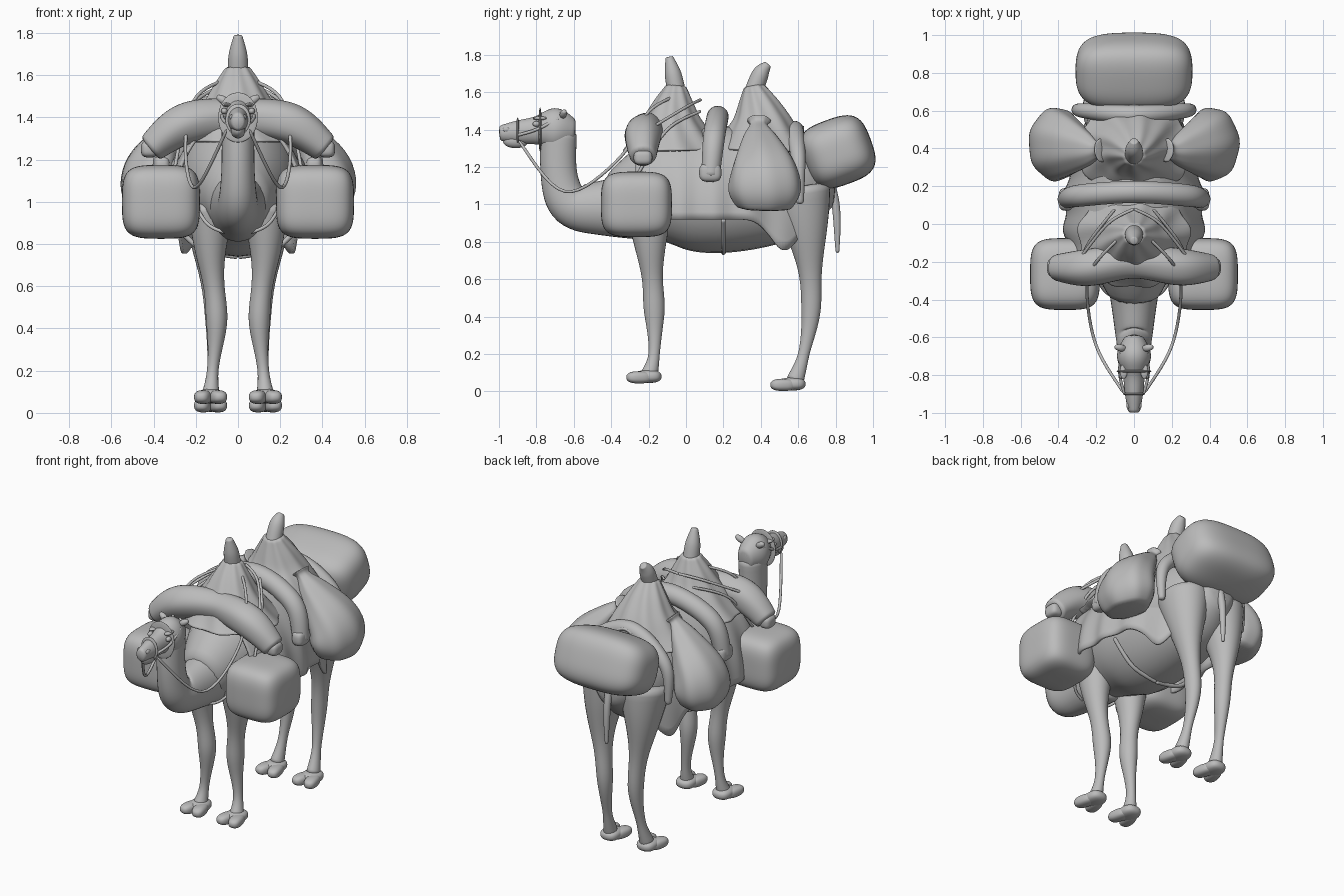
import bpy, bmesh, math
from mathutils import Vector, Euler

default_cube = bpy.data.objects.get("Cube")
if default_cube:
    bpy.data.objects.remove(default_cube, do_unlink=True)

colour = (.5, .5, .5, 1)
grey = bpy.data.materials.new("plain grey")
grey.use_nodes = True
grey.diffuse_color = colour
grey.node_tree.nodes["Principled BSDF"].inputs["Base Color"].default_value = colour


def finish(name, bm):
    """Turn a bmesh into a smooth grey object."""
    bmesh.ops.recalc_face_normals(bm, faces=bm.faces)
    for face in bm.faces:
        face.smooth = True
    mesh = bpy.data.meshes.new(name)
    bm.to_mesh(mesh)
    bm.free()
    mesh.materials.append(grey)
    obj = bpy.data.objects.new(name, mesh)
    bpy.context.scene.collection.objects.link(obj)
    subdivision = obj.modifiers.new("smooth", 'SUBSURF')
    subdivision.levels = subdivision.render_levels = 1
    return obj


def blend(values, t):
    """Smooth curve through evenly spaced values, with t from start to end."""
    last = len(values) - 1
    i = min(int(t * last), last - 1)
    f = t * last - i
    a, b, c, d = (values[min(max(i + k, 0), last)] for k in (-1, 0, 1, 2))
    bend = a - b * 2.5 + c * 2 - d / 2
    twist = (b - c) * 1.5 + (d - a) / 2
    return b + f * ((c - a) / 2 + f * (bend + f * twist))


def skin(bm, rows, closed):
    """Join neighbouring rows of vertices with quads."""
    for low, high in zip(rows, rows[1:]):
        for k in range(0 if closed else 1, len(low)):
            bm.faces.new((low[k - 1], low[k], high[k], high[k - 1]))


def loft(name, points, radii, flat=1, sides=16, folds=0, depth=0, steps=16):
    """Sweep an ellipse along a smooth path; flat scales its sideways radius."""
    bm = bmesh.new()
    axes = list(zip(*points))
    centres = [Vector([blend(axis, i / steps) for axis in axes]) for i in range(steps + 1)]
    rows, across = [], None
    for i, centre in enumerate(centres):
        tangent = (centres[min(i + 1, steps)] - centres[max(i - 1, 0)]).normalized()
        if across is None:
            across = Vector((0, 1, 0)) if abs(tangent.x) > abs(tangent.z) else Vector((1, 0, 0))
        across = (across - tangent * across.dot(tangent)).normalized()
        upward = tangent.cross(across)
        radius = blend(radii, i / steps)
        row = []
        for k in range(sides):
            angle = math.tau * k / sides
            size = radius * (1 + depth * math.sin(folds * angle + i / 4))
            offset = across * flat * math.cos(angle) + upward * math.sin(angle)
            row.append(bm.verts.new(centre + offset * size))
        rows.append(row)
    skin(bm, rows, closed=True)
    bm.faces.new(rows[0])
    bm.faces.new(rows[-1])
    return finish(name, bm)


def spine(name, points, radii, **options):
    """Loft on the middle plane, from pairs of y and z."""
    loft(name, [(0, y, z) for y, z in points], radii, **options)


def pair(name, points, radii, **options):
    """Loft on the left, with a mirrored copy on the right."""
    loft("left_" + name, points, radii, **options)
    loft("right_" + name, [(-x, y, z) for x, y, z in points], radii, **options)


def arch(name, half, radii, **options):
    """Loft over the back; half ends on the middle plane."""
    mirrored = [(-x, y, z) for x, y, z in reversed(half[:-1])]
    loft(name, half + mirrored, radii, steps=24, **options)


def strap(name, points, radius=.01):
    pair(name, points, [radius, radius], sides=6)


def puffy(name, centre, size, power=2, tilt=(0, 0, 0)):
    """Stuffed box; a higher power gives squarer sides."""
    bm = bmesh.new()
    bmesh.ops.create_cube(bm, size=2)
    bmesh.ops.subdivide_edges(bm, edges=bm.edges[:], cuts=8, use_grid_fill=True)
    for vert in bm.verts:
        norm = sum(abs(c) ** power for c in vert.co) ** (1 / power)
        vert.co = Vector([c / norm * s for c, s in zip(vert.co, size)])
        vert.co.rotate(Euler(tilt))
        vert.co += Vector(centre)
    return finish(name, bm)


def puffy_pair(name, centre, size, power=2, turn=0):
    x, y, z = centre
    for label, side in (("left_", 1), ("right_", -1)):
        puffy(label + name, (x * side, y, z), size, power, (0, 0, turn * side))


# Animal body, neck, head and tail
spine("body", [(-.4, 1), (-.1, 1.08), (.2, 1.08), (.6, 1.1), (.8, 1.1)],
      [.15, .31, .35, .28, .1], flat=.86)
spine("neck", [(-.2, 1), (-.45, .98), (-.62, 1), (-.68, 1.16), (-.68, 1.4)],
      [.2, .15, .12, .1, .1], flat=.8)
spine("head", [(-.59, 1.39), (-.73, 1.4), (-.85, 1.39), (-1, 1.38)],
      [.06, .12, .08, .065, .04], flat=.78)
spine("tail", [(.74, 1.2), (.8, 1), (.81, .74)], [.04, .025, .02, .01])
puffy("lower_lip", (0, -.91, 1.34), (.035, .07, .04))
pair("ear", [(.05, -.66, 1.47), (.1, -.65, 1.5)], [.015, .02, .01], steps=6)
puffy_pair("eye", (.065, -.8, 1.43), (.015, .02, .015))
puffy_pair("brow", (.055, -.78, 1.46), (.02, .04, .01))
puffy_pair("nostril", (.03, -.96, 1.4), (.01, .02, .015))

# Legs and two-toed feet
pair("front_leg", [(.13, -.2, 1), (.13, -.19, .75), (.1, -.17, .45), (.12, -.17, .2), (.13, -.2, .08)],
     [.13, .11, .08, .055, .06, .04, .03, .04, .05], flat=.9)
pair("hind_leg", [(.13, .6, 1.1), (.14, .65, .8), (.11, .67, .45), (.12, .63, .2), (.13, .58, .05)],
     [.18, .15, .1, .06, .055, .04, .03, .04, .05], flat=.86)
for end, y, z in (("front", -.2, .08), ("hind", .57, .04)):
    puffy_pair(end + "_pad", (.13, y, z), (.06, .07, .035), power=2.5)
    for toe, shift in (("inner", -.035), ("outer", .035)):
        puffy_pair(f"{end}_{toe}_toe", (.13 + shift, y - .05, z - .005), (.04, .07, .033),
                   power=2.5, turn=shift * 6)

# Saddle cloth: widest in the middle, with a hanging corner on each hip
bm = bmesh.new()
rows = []
for i in range(31):
    y = -.27 + i * .03
    half = .37 - .5 * (y - .05) ** 2
    hem = .92 - .17 * math.exp(-((y - .53) / .1) ** 2)
    row = []
    for k in range(-10, 11):
        angle = k / 10 * math.pi / 2
        crease = 1 + .02 * math.sin(i) * abs(angle)
        row.append(bm.verts.new((half * crease * math.sin(angle), y,
                                 hem + (1.42 - hem) * math.cos(angle))))
    rows.append(row)
skin(bm, rows, closed=False)
cloth = finish("saddle_cloth", bm)
cloth.modifiers.new("thickness", 'SOLIDIFY').thickness = .015

# Hump covers with gathered folds, and the leaning tips above them
for name, y, lean, top in (("front", -.05, -.04, 1.79), ("rear", .36, .08, 1.75)):
    base = y + lean / 2
    spine(name + "_hump_cover", [(base, 1.28), (base, 1.45), (y, 1.64)],
          [.28, .2, .12, .05], flat=1.1, sides=40, folds=9, depth=.05)
    spine(name + "_hump_tip", [(y, 1.6), (base, 1.7), (y + lean, top)], [.05, .045, .02])

# Square packs, large rear pack with its seam, and hanging sacks
puffy_pair("side_pack", (.365, -.265, 1), (.185, .19, .175), power=4)
rear_centre, rear_tilt = (0, .81, 1.28), (.35, 0, 0)
puffy("rear_pack", rear_centre, (.31, .19, .18), 3.3, rear_tilt)
puffy("rear_pack_seam", rear_centre, (.31, .19, .01), 3.3, rear_tilt)
pair("hanging_sack", [(.4, .42, .97), (.4, .42, 1.15), (.23, .39, 1.38), (.17, .39, 1.45)],
     [.14, .195, .175, .1, .045, .07], flat=.76, sides=28, folds=7, depth=.03)
puffy_pair("sack_tie", (.22, .39, 1.38), (.05, .06, .02))

# Bedrolls laid over the back, with knotted ends
arch("front_bedroll", [(.42, -.23, 1.25), (.25, -.23, 1.37), (0, -.2, 1.4)],
     [.07, .1, .09, .1, .07], folds=5, depth=.03)
puffy_pair("front_bedroll_knot", (.42, -.23, 1.25), (.04, .05, .04), power=3)
arch("middle_bedroll", [(.36, .13, 1.14), (.29, .15, 1.36), (0, .17, 1.47)],
     [.05, .06, .06, .06, .05])
puffy_pair("middle_bedroll_knot", (.36, .13, 1.17), (.04, .06, .05), power=3)
arch("rear_bedroll", [(.3, .61, 1), (.27, .6, 1.25), (0, .58, 1.4)],
     [.02, .04, .05, .04, .02])

# Bridle, reins and harness
puffy("nose_band", (0, -.9, 1.39), (.06, .01, .075))
puffy("cheek_band", (0, -.78, 1.4), (.095, .01, .12))
strap("bridle", [(.05, -.9, 1.37), (.075, -.8, 1.4), (.07, -.68, 1.46)])
strap("rein", [(.05, -.9, 1.35), (.2, -.65, 1.06), (.25, -.35, 1.25),
               (.2, -.2, 1.5), (0, 0, 1.6)])
strap("chest_strap", [(.25, -.16, 1.1), (.15, -.36, .9), (0, -.4, .84)])
strap("hump_rope", [(.3, -.2, 1.4), (.14, 0, 1.52), (0, .08, 1.56)])
strap("pack_rope", [(.3, -.26, 1.16), (.24, -.1, 1.4), (.1, .08, 1.5)])
strap("girth", [(.32, .2, .92), (.18, .2, .78), (0, .2, .74)], .015)
